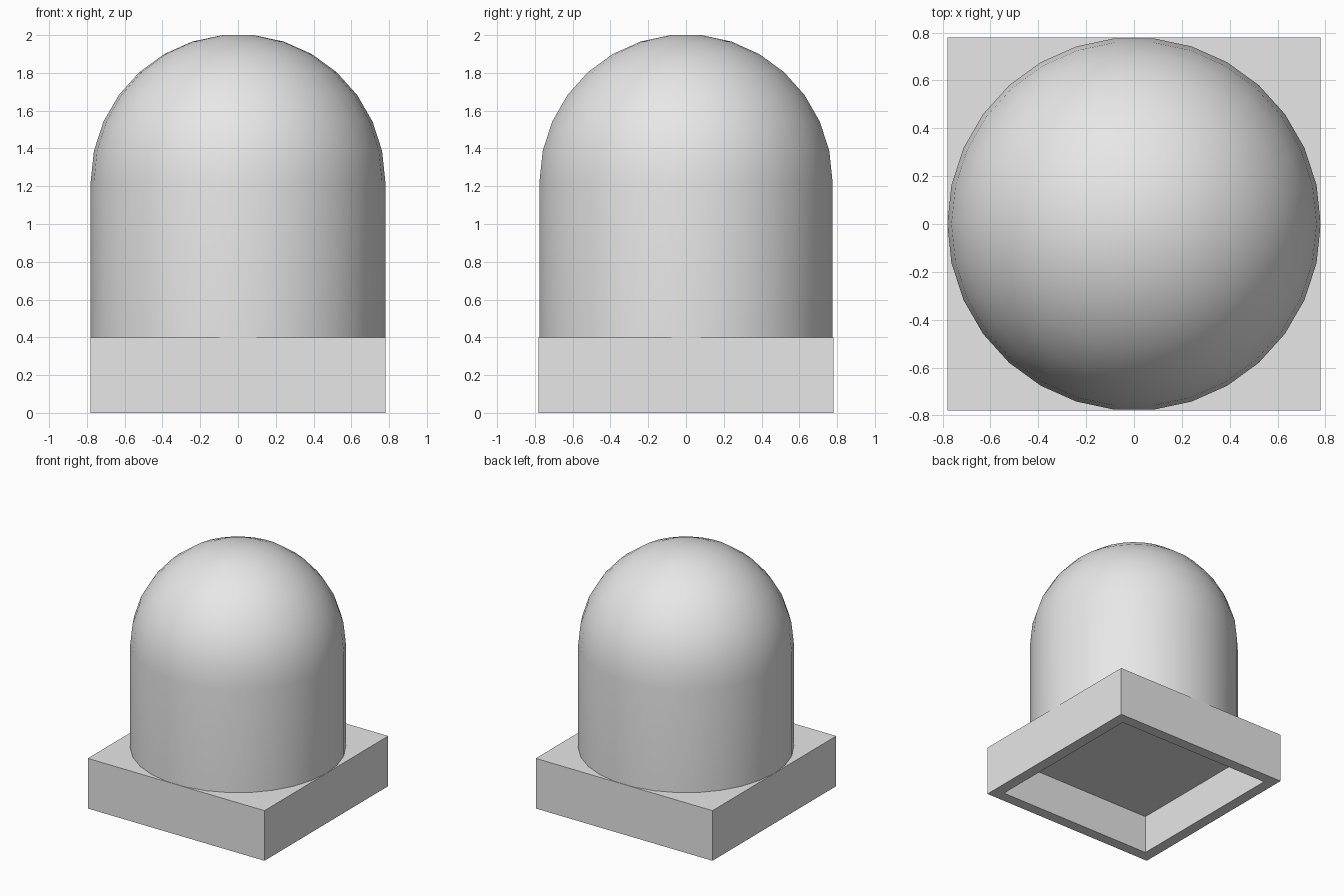
import bpy
import bmesh
from math import radians, cos, sin
from mathutils import Vector

cube = bpy.data.objects.get("Cube")
if cube:
    bpy.data.objects.remove(cube, do_unlink=True)

RADIUS = 0.78
BASE_HEIGHT = 0.4
WALL = 0.125
RECESS = 0.31
SIDES = 30
STEP = 360 / SIDES
DOME_CENTRE = 2 - RADIUS * cos(radians(STEP / 2))

# Single light grey plastic
grey = bpy.data.materials.new("light_grey")
grey.use_nodes = True
grey.diffuse_color = (0.8, 0.8, 0.8, 1)
grey.node_tree.nodes["Principled BSDF"].inputs["Base Color"].default_value = (0.8, 0.8, 0.8, 1)


def make_object(name, bm):
    bmesh.ops.recalc_face_normals(bm, faces=bm.faces)
    mesh = bpy.data.meshes.new(name)
    bm.to_mesh(mesh)
    bm.free()
    mesh.materials.append(grey)
    obj = bpy.data.objects.new(name, mesh)
    bpy.context.collection.objects.link(obj)
    return obj


# Square base, hollowed from below
bm = bmesh.new()
bmesh.ops.create_cube(bm, size=1)
bmesh.ops.scale(bm, vec=(2 * RADIUS, 2 * RADIUS, BASE_HEIGHT), verts=bm.verts)
bmesh.ops.translate(bm, vec=(0, 0, BASE_HEIGHT / 2), verts=bm.verts)
bm.normal_update()
underside = min(bm.faces, key=lambda f: f.calc_center_median().z)
bmesh.ops.inset_region(bm, faces=[underside], thickness=WALL)
floor = bmesh.ops.extrude_discrete_faces(bm, faces=[underside])["faces"][0]
bmesh.ops.translate(bm, vec=(0, 0, RECESS), verts=floor.verts)
make_object("square_base", bm)

# Round column with a domed top, turned from one profile
profile = [(RADIUS, BASE_HEIGHT)]
for i in range(8):
    a = radians(i * STEP)
    profile.append((RADIUS * cos(a), DOME_CENTRE + RADIUS * sin(a)))

bm = bmesh.new()
verts = [bm.verts.new((r, 0, z)) for r, z in profile]
edges = [bm.edges.new(pair) for pair in zip(verts, verts[1:])]
bmesh.ops.spin(bm, geom=verts + edges, cent=Vector((0, 0, 0)), axis=Vector((0, 0, 1)),
               angle=radians(360), steps=SIDES, use_merge=False)
bmesh.ops.remove_doubles(bm, verts=bm.verts, dist=0.0001)
top_z = max(v.co.z for v in bm.verts)
rim = [e for e in bm.edges if all(v.co.z > top_z - 0.001 for v in e.verts)]
bmesh.ops.contextual_create(bm, geom=rim)
column = make_object("domed_column", bm)

bpy.ops.object.select_all(action="DESELECT")
column.select_set(True)
bpy.context.view_layer.objects.active = column
bpy.ops.object.shade_smooth_by_angle(angle=radians(30))
